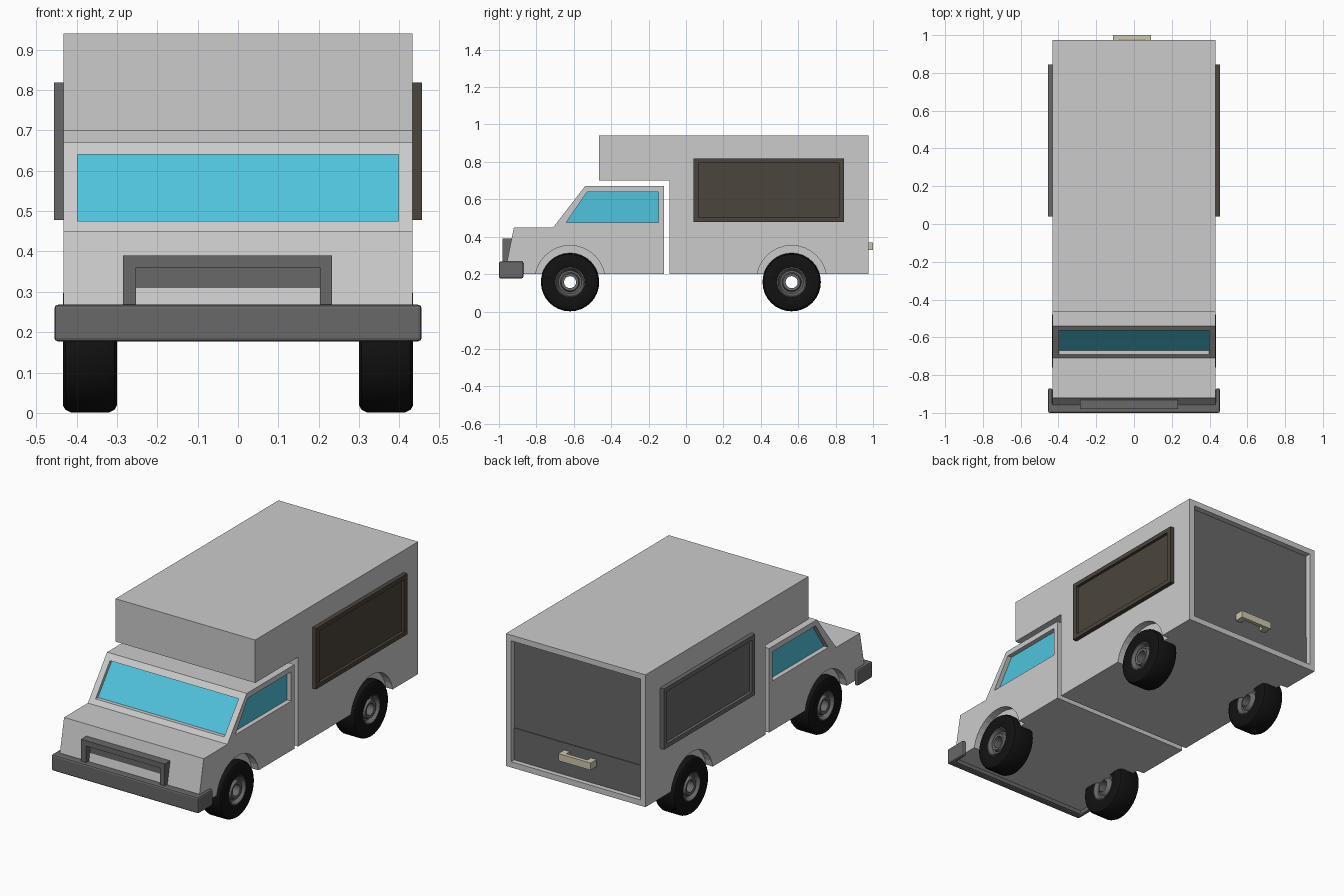
import bpy, bmesh, math
from mathutils import Matrix

if "Cube" in bpy.data.objects:
    bpy.data.objects.remove(bpy.data.objects["Cube"])


def mat(name, r, g, b):
    m = bpy.data.materials.new(name)
    m.diffuse_color = (r, g, b, 1)
    m.use_nodes = True
    m.node_tree.nodes["Principled BSDF"].inputs["Base Color"].default_value = m.diffuse_color
    return m


GLASS = mat("glass", 0.08, 0.55, 0.72)
RUBBER = mat("rubber", 0.006, 0.006, 0.006)
DARK = mat("dark_grey", 0.14, 0.14, 0.14)
BROWN = mat("brown", 0.07, 0.06, 0.045)
CREAM = mat("cream", 0.62, 0.58, 0.42)


def finish(name, bm, m=None):
    bmesh.ops.recalc_face_normals(bm, faces=bm.faces)
    me = bpy.data.meshes.new(name)
    bm.to_mesh(me)
    bm.free()
    ob = bpy.data.objects.new(name, me)
    bpy.context.collection.objects.link(ob)
    if m:
        me.materials.append(m)
    return ob


def prism(name, pts, lo, hi, m=None, axis='x'):
    """Extrude a (y,z) profile along x, or an (x,y) profile along z."""
    bm = bmesh.new()
    place = (lambda a, b, t: (t, a, b)) if axis == 'x' else (lambda a, b, t: (a, b, t))
    f = bm.faces.new([bm.verts.new(place(a, b, lo)) for a, b in pts])
    ext = bmesh.ops.extrude_face_region(bm, geom=[f])['geom']
    vec = place(0, 0, hi - lo)
    bmesh.ops.translate(bm, vec=vec, verts=[v for v in ext if isinstance(v, bmesh.types.BMVert)])
    return finish(name, bm, m)


def box(name, x0, x1, y0, y1, z0, z1, m=None):
    return prism(name, [(y0, z0), (y1, z0), (y1, z1), (y0, z1)], x0, x1, m)


def cut(ob, cutter):
    mod = ob.modifiers.new("cut", 'BOOLEAN')
    mod.object, mod.operation, mod.solver = cutter, 'DIFFERENCE', 'EXACT'
    bpy.context.view_layer.objects.active = ob
    bpy.ops.object.modifier_apply(modifier=mod.name)
    bpy.data.objects.remove(cutter)


def disc_pts(y, z, r, n=32):
    return [(y + r * math.cos(2 * math.pi * i / n), z + r * math.sin(2 * math.pi * i / n)) for i in range(n)]


def side_span(s, a, b):
    return sorted((s * a, s * b))


def lathe(name, profile, side, y, z, m, n=32):
    """Spin a closed (x, radius) profile about the axle."""
    bm = bmesh.new()
    rings = [[bm.verts.new((side * x, y + r * math.cos(2 * math.pi * i / n), z + r * math.sin(2 * math.pi * i / n)))
              for i in range(n)] for x, r in profile]
    for k, a in enumerate(rings):
        b = rings[(k + 1) % len(rings)]
        for i in range(n):
            j = (i + 1) % n
            bm.faces.new((a[i], a[j], b[j], b[i]))
    ob = finish(name, bm, m)
    bpy.ops.object.select_all(action='DESELECT')
    ob.select_set(True)
    bpy.context.view_layer.objects.active = ob
    bpy.ops.object.shade_smooth_by_angle(angle=math.radians(30))
    return ob


W, FRONT, REAR = 0.432, -0.62, 0.565

# Cab and cargo box
cab = prism("cab", [(-0.97, 0.2), (-0.92, 0.45), (-0.71, 0.45), (-0.54, 0.67), (-0.117, 0.67), (-0.117, 0.2)], -W, W)
cargo = prism("cargo_box", [(-0.087, 0.2), (0.975, 0.2), (0.975, 0.94), (-0.465, 0.94), (-0.465, 0.7), (-0.087, 0.7)],
              -W, W)

# Shallow wheel arches
for s in (-1, 1):
    for body, y in ((cab, FRONT), (cargo, REAR)):
        cut(body, prism("arch_cutter", disc_pts(y, 0.165, 0.188), *side_span(s, 0.39, 0.5)))

# Windshield recess and glass, parallel to the slope
slope = 0.17 / 0.22
ya, yb = -0.71 + (0.475 - 0.45) * slope, -0.71 + (0.64 - 0.45) * slope
cut(cab, prism("windshield_cutter", [(ya - 0.1, 0.475), (ya + 0.03, 0.475), (yb + 0.03, 0.64), (yb - 0.1, 0.64)],
               -0.398, 0.398))
prism("windshield", [(ya + 0.022, 0.475), (ya + 0.034, 0.475), (yb + 0.034, 0.64), (yb + 0.022, 0.64)],
      -0.398, 0.398, GLASS)

# Cab side windows
win = [(-0.64, 0.477), (-0.528, 0.64), (-0.147, 0.64), (-0.147, 0.477)]
for s in (-1, 1):
    cut(cab, prism("window_cutter", win, *side_span(s, 0.402, 0.5)))
    prism("side_window", win, *side_span(s, 0.399, 0.406), GLASS)

# Rear door set into the cargo box
cut(cargo, box("door_cutter", -0.4, 0.4, 0.94, 1.1, 0.232, 0.908))
box("rear_door_upper", -0.4, 0.4, 0.935, 0.943, 0.41, 0.908, DARK)
box("rear_door_lower", -0.4, 0.4, 0.935, 0.948, 0.232, 0.41, DARK)
prism("door_handle", [(-0.11, 0.945), (-0.11, 1.0), (0.09, 1.0), (0.09, 0.945), (0.055, 0.945), (0.055, 0.978),
                      (-0.075, 0.978), (-0.075, 0.945)], 0.33, 0.37, CREAM, 'z')

# Framed side panels
for s, m in ((-1, DARK), (1, BROWN)):
    panel = box("side_panel", *side_span(s, 0.42, 0.456), 0.04, 0.845, 0.478, 0.818, m)
    cut(panel, box("panel_cutter", *side_span(s, 0.44, 0.5), 0.068, 0.817, 0.502, 0.794))

# Wrap-around front bumper
bumper = prism("front_bumper", [(-0.455, -0.87), (-0.455, -1.0), (0.455, -1.0), (0.455, -0.87), (0.432, -0.87),
                                (0.432, -0.955), (-0.432, -0.955), (-0.432, -0.87)], 0.177, 0.268, DARK, 'z')
bev = bumper.modifiers.new("bevel", 'BEVEL')
bev.width, bev.segments = 0.009, 2

# Grille frame with a shallow pocket
grille = box("grille", -0.285, 0.233, -0.98, -0.92, 0.25, 0.39, DARK)
cut(grille, box("grille_cutter", -0.253, 0.203, -1.1, -0.948, 0.2, 0.36))

# Wheels with an open hub
tire = [(0.43, 0.078), (0.434, 0.1), (0.434, 0.138), (0.428, 0.149), (0.414, 0.156), (0.32, 0.156), (0.306, 0.149),
        (0.3, 0.138), (0.3, 0.1), (0.304, 0.078)]
rim = [(0.304, 0.032), (0.424, 0.032), (0.426, 0.046), (0.408, 0.052), (0.408, 0.062), (0.43, 0.074), (0.428, 0.082),
       (0.306, 0.082), (0.304, 0.074), (0.322, 0.062), (0.322, 0.052)]
for s in (-1, 1):
    for label, y in (("front", FRONT), ("rear", REAR)):
        lathe(label + "_tire", tire, s, y, 0.157, RUBBER)
        lathe(label + "_rim", rim, s, y, 0.157, DARK)
